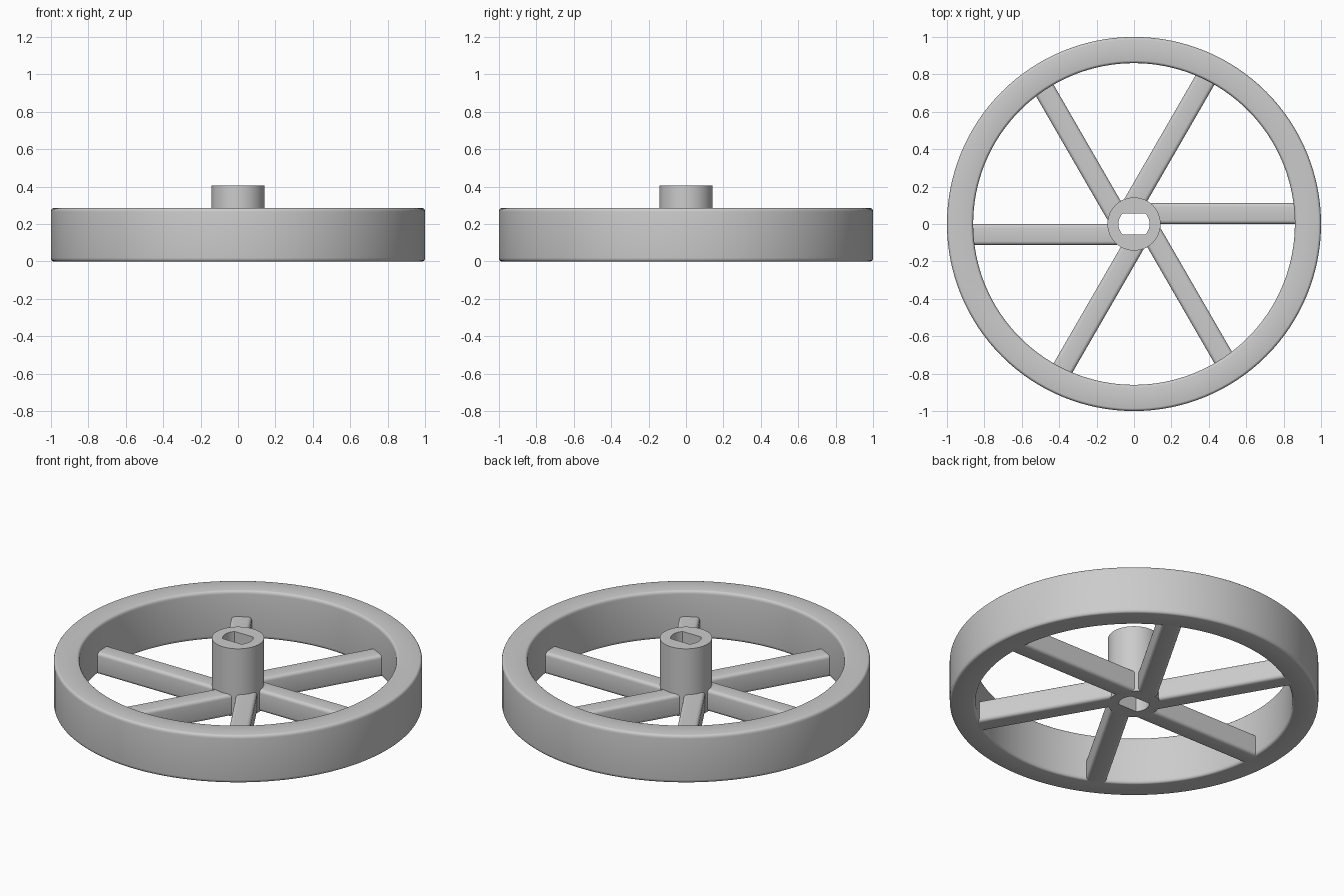
import bpy, bmesh
from math import sin, cos, pi, radians

cube = bpy.data.objects.get("Cube")
if cube:
    bpy.data.objects.remove(cube)

grey = bpy.data.materials.new("plain grey")
grey.use_nodes = True
GREY = (0.6, 0.6, 0.6, 1)
grey.diffuse_color = GREY
grey.node_tree.nodes["Principled BSDF"].inputs["Base Color"].default_value = GREY

SEGMENTS = 128


def finish(name, bm):
    bmesh.ops.recalc_face_normals(bm, faces=bm.faces)
    mesh = bpy.data.meshes.new(name)
    bm.to_mesh(mesh)
    bm.free()
    mesh.materials.append(grey)
    obj = bpy.data.objects.new(name, mesh)
    bpy.context.collection.objects.link(obj)
    bpy.ops.object.select_all(action='DESELECT')
    obj.select_set(True)
    bpy.context.view_layer.objects.active = obj
    bpy.ops.object.shade_smooth_by_angle(angle=radians(30))
    return obj


def loft(name, loops, closed):
    """Skin equal point loops; closed joins last to first, else the ends are capped."""
    bm = bmesh.new()
    rows = [[bm.verts.new(p) for p in loop] for loop in loops]
    n = len(rows[0])
    pairs = list(zip(rows, rows[1:])) + ([(rows[-1], rows[0])] if closed else [])
    for a, b in pairs:
        for i in range(n):
            j = (i + 1) % n
            bm.faces.new((a[i], a[j], b[j], b[i]))
    if not closed:
        bm.faces.new(rows[0])
        bm.faces.new(rows[-1])
    return finish(name, bm)


def rounded_box(u0, u1, v0, v1, ru, rv, steps=4):
    """Rectangle outline with elliptical corner fillets."""
    corners = [(u1 - ru, v1 - rv), (u0 + ru, v1 - rv), (u0 + ru, v0 + rv), (u1 - ru, v0 + rv)]
    return [(cu + ru * cos((q + s / steps) * pi / 2), cv + rv * sin((q + s / steps) * pi / 2))
            for q, (cu, cv) in enumerate(corners) for s in range(steps + 1)]


def circle(r, z, flat=None):
    """Circle of points, optionally cut by two flats at y = +-flat."""
    limit = flat or r
    angles = [2 * pi * i / SEGMENTS for i in range(SEGMENTS)]
    return [(r * cos(a), max(-limit, min(limit, r * sin(a))), z) for a in angles]


# Outer rim with filleted edges
loft("rim", [circle(r, z) for r, z in rounded_box(0.86, 1.0, 0, 0.285, 0.014, 0.02)], True)

# Tall hub with a double-flat shaft hole
HUB_TOP = 0.405
loft("hub", [circle(0.142, 0), circle(0.142, HUB_TOP),
             circle(0.083, HUB_TOP, 0.056), circle(0.083, 0, 0.056)], True)

# Six spokes, each set to one side of the centre line
section = rounded_box(0, 0.112, 0, 0.13, 0.02, 0.02)
for k in range(6):
    spoke = loft(f"spoke_{k + 1}", [[(x, y, z) for y, z in section] for x in (0.09, 0.88)], False)
    spoke.rotation_euler.z = k * pi / 3
